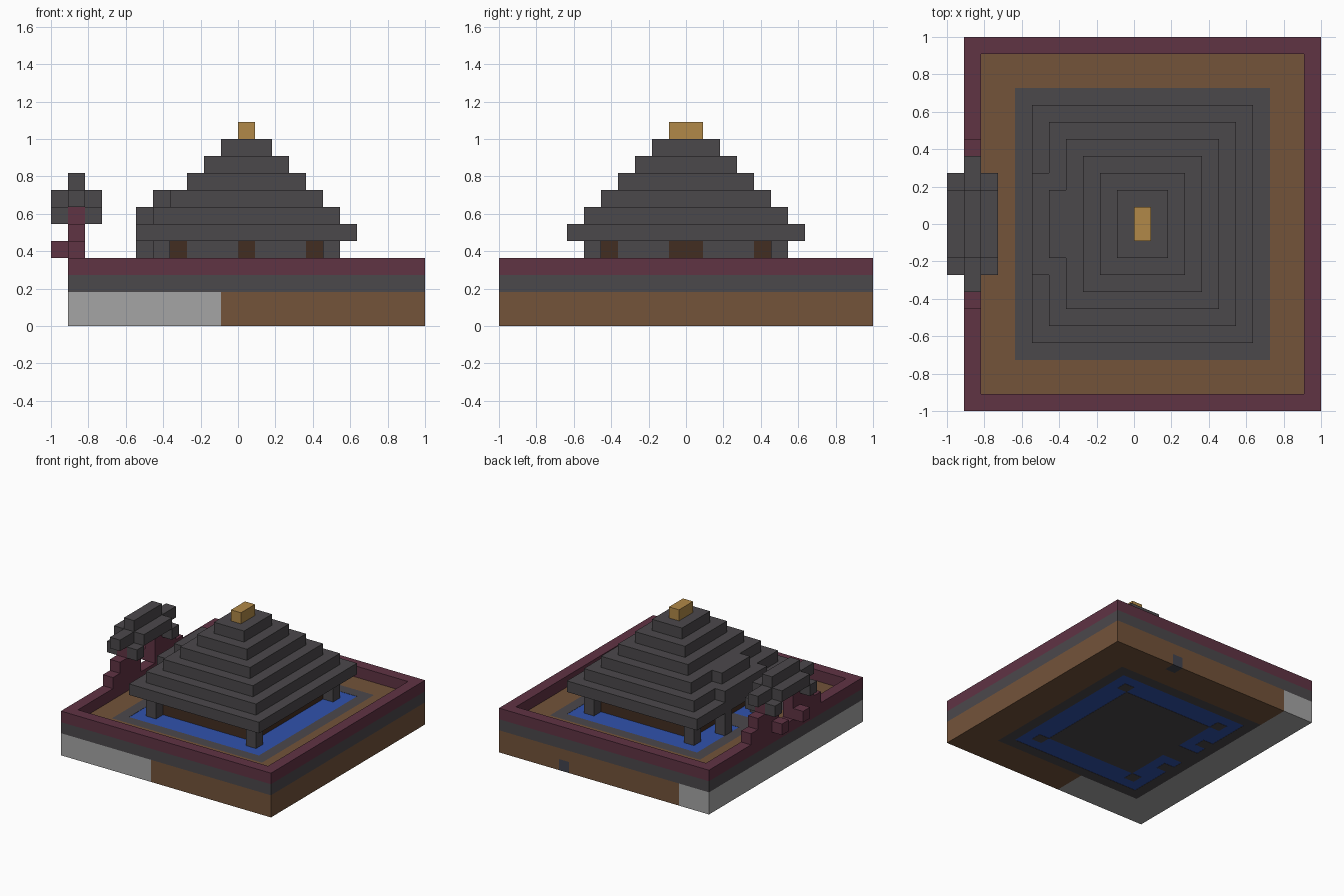
import bpy
import bmesh
from mathutils import Matrix, Vector

cube = bpy.data.objects.get("Cube")
if cube:
    bpy.data.objects.remove(cube, do_unlink=True)

UNIT = 1 / 11  # edge length of one block


def material(name, rgb):
    """Flat material from 8-bit display values, stored as linear."""
    linear = [(c / 255 / 12.92) if c < 11 else ((c / 255 + 0.055) / 1.055) ** 2.4 for c in rgb]
    mat = bpy.data.materials.new(name)
    mat.use_nodes = True
    mat.diffuse_color = (*linear, 1)
    mat.node_tree.nodes["Principled BSDF"].inputs["Base Color"].default_value = (*linear, 1)
    return mat


EARTH = material("earth brown", (115, 83, 58))
SLATE = material("dark grey", (75, 72, 75))
MAROON = material("maroon", (96, 51, 68))
STONE = material("light grey", (165, 165, 165))
WATER = material("water blue", (48, 82, 172))
WOOD = material("dark wood", (66, 45, 33))
GOLD = material("gold", (177, 137, 72))
ORE = material("blue grey", (66, 68, 78))


def part(name, mat, *boxes, mirror=False):
    """One object from boxes given as (x0, x1, y0, y1, z0, z1) in blocks."""
    bm = bmesh.new()
    boxes = list(boxes)
    if mirror:
        boxes += [(a, b, -d, -c, e, f) for a, b, c, d, e, f in boxes]
    for x0, x1, y0, y1, z0, z1 in boxes:
        centre = Vector((x0 + x1, y0 + y1, z0 + z1)) * UNIT / 2
        size = Vector((x1 - x0, y1 - y0, z1 - z0)) * UNIT
        bmesh.ops.create_cube(bm, size=1, matrix=Matrix.Translation(centre) @ Matrix.Diagonal(size).to_4x4())
    mesh = bpy.data.meshes.new(name)
    bm.to_mesh(mesh)
    bm.free()
    mesh.materials.append(mat)
    obj = bpy.data.objects.new(name, mesh)
    bpy.context.collection.objects.link(obj)
    return obj


def ring(outer, inner, z0, z1):
    """Four boxes filling the space between two (x0, x1, half_depth) rectangles."""
    a, b, h = outer
    c, d, k = inner
    return [(a, b, k, h, z0, z1), (a, b, -h, -k, z0, z1),
            (a, c, -k, k, z0, z1), (d, b, -k, k, z0, z1)]


PLOT, YARD = (-10, 11, 11), (-9, 10, 10)
KERB, POND, HOUSE = (-7, 8, 8), (-6, 7, 7), (-4, 5, 5)

# Ground: stone corner, earth and one odd block in the back
part("stone_base", STONE, (-10, -7, -11, 11, 0, 2), (-7, -1, -11, -8, 0, 2))
part("earth_base", EARTH,
     (-1, 11, -11, -8, 0, 2), (8, 11, -8, 8, 0, 2), (-7, 4, 8, 11, 0, 2),
     (5, 11, 8, 11, 0, 2), (4, 5, 8, 10, 0, 2), (4, 5, 10, 11, 1, 2))
part("odd_block", ORE, (4, 5, 10, 11, 0, 1))
part("yard", EARTH, *ring(YARD, KERB, 2, 3))

# Perimeter wall
part("wall_footing", SLATE, *ring(PLOT, YARD, 2, 3))
part("perimeter_wall", MAROON, *ring(PLOT, YARD, 3, 4))

# Pond with kerb, bridge and house foundation
part("pond_kerb", SLATE, *ring(KERB, POND, 0, 3))
part("pond_water", WATER, *ring(POND, HOUSE, 0.02, 2.98))
part("bridge", SLATE, (-6, -4, -1, 1, 0, 3))
part("foundation", SLATE, (-4, 5, -5, 5, 0, 3))

# House core with thin grey wall panels between the wooden posts
part("house_core", WOOD, (-4, 5, -5, 5, 3, 5))
T = 0.05
part("wall_panels", SLATE,
     (-3, 0, 5, 5 + T, 4, 5), (1, 4, 5, 5 + T, 4, 5),
     (5, 5 + T, 1, 4, 4, 5), (-4 - T, -4, 1, 4, 4, 5), mirror=True)

# Pillars at the corners and at the entrance
part("corner_pillars", SLATE, (-5, -4, 5, 6, 0, 5), (5, 6, 5, 6, 0, 5), mirror=True)
part("porch_pillars", SLATE, (-6, -5, 2, 3, 0, 5), mirror=True)

# Stepped roof, porch roof and finial
for i in range(6):
    part(f"roof_step_{i + 1}", SLATE, (i - 6, 7 - i, i - 7, 7 - i, 5 + i, 6 + i))
part("porch_roof", SLATE, (-6, -5, -3, 3, 6, 7), (-5, -4, -2, 2, 7, 8))
part("roof_finial", GOLD, (0, 1, -1, 1, 11, 12))

# Gate on the wall: stepped posts, feet and a small roof
part("gate_posts", MAROON,
     (-10, -9, 4, 5, 4, 5), (-10, -9, 3, 4, 4, 6), (-10, -9, 1, 3, 4, 7), mirror=True)
part("gate_feet", MAROON, (-11, -10, 1, 2, 4, 5), mirror=True)
part("gate_ridge", SLATE, (-10, -9, -4, 4, 7, 8), (-10, -9, -2, 2, 8, 9))
part("gate_eaves", SLATE, (-11, -10, -2, 2, 7, 8), (-9, -8, -2, 2, 7, 8))
part("gate_eave_ends", SLATE, (-11, -10, 2, 3, 6, 7), (-9, -8, 2, 3, 6, 7), mirror=True)
